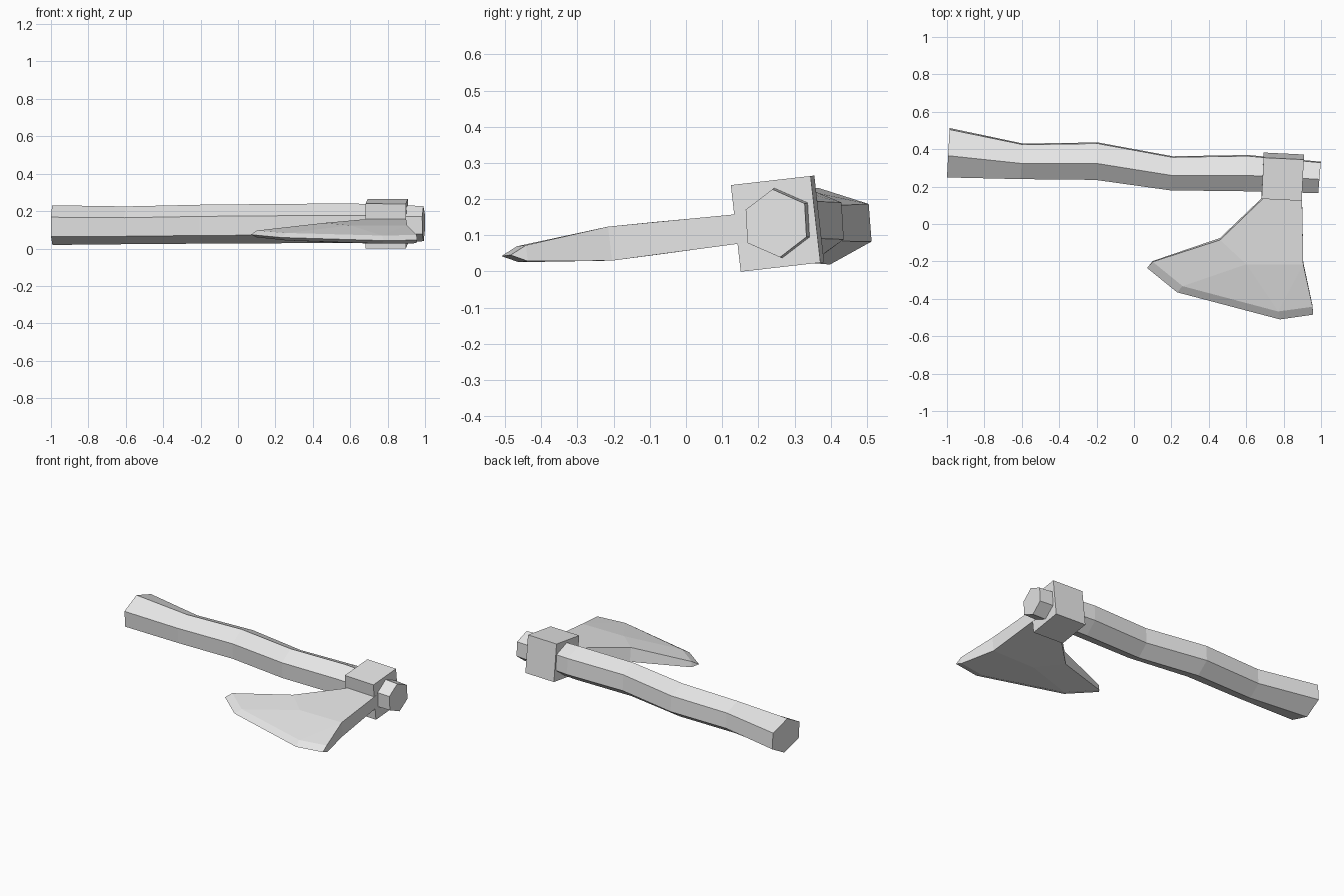
import bpy, bmesh
from math import radians
from mathutils import Euler, Matrix

default = bpy.data.objects.get("Cube")
if default:
    bpy.data.objects.remove(default)

# One plain grey for everything
GREY = (0.8, 0.8, 0.8, 1)
grey = bpy.data.materials.new("plain_grey")
grey.use_nodes = True
grey.diffuse_color = GREY
grey.node_tree.nodes["Principled BSDF"].inputs["Base Color"].default_value = GREY


def finish(name, bm):
    """Turn a bmesh into a flat-shaded grey object."""
    bmesh.ops.recalc_face_normals(bm, faces=bm.faces)
    mesh = bpy.data.meshes.new(name)
    bm.to_mesh(mesh)
    bm.free()
    mesh.materials.append(grey)
    obj = bpy.data.objects.new(name, mesh)
    bpy.context.collection.objects.link(obj)
    return obj


# Handle: a slightly twisted hexagon lofted along a wavy path
HEXAGON = [(-.12, 1), (-1, .4), (-.94, -.58), (.13, -1), (1, -.4), (.94, .58)]
# x, centre y, centre z, half width, half height
STATIONS = [
    (-.993, .381, .125, .132, .106),
    (-.60, .335, .124, .095, .101),
    (-.20, .336, .130, .100, .104),
    (.20, .271, .133, .091, .105),
    (.60, .272, .135, .097, .106),
    (.992, .249, .133, .084, .094),
]
bm = bmesh.new()
rings = [[bm.verts.new((x + .007 * u, y + w * u, z + h * v)) for u, v in HEXAGON]
         for x, y, z, w, h in STATIONS]
for a, b in zip(rings, rings[1:]):
    for i in range(6):
        j = (i + 1) % 6
        bm.faces.new((a[i], a[j], b[j], b[i]))
bm.faces.new(rings[0])
bm.faces.new(rings[-1])
finish("handle", bm)

# Socket block around the handle, tilted with the head
bm = bmesh.new()
turn = Euler((radians(6.5), 0, 0)).to_matrix() @ Euler((0, 0, radians(-2.8))).to_matrix()
bmesh.ops.create_cube(bm, size=1, matrix=Matrix.Translation((.795, .253, .132))
                      @ turn.to_4x4() @ Matrix.Diagonal((.215, .222, .241, 1)))
finish("head_socket", bm)

# Blade: outline points as x, y, half thickness, about the tilted head plane
SLOPE = .115
BODY = {
    "neck_in": (.70, .15, .040), "neck_out": (.898, .17, .040),
    "shoulder": (.46, -.08, .045), "middle": (.60, -.21, .047),
    "heel": (.905, -.21, .047), "beard": (.10, -.20, .018),
    "bevel_a": (.26, -.33, .020), "bevel_b": (.77, -.465, .022),
    "toe": (.955, -.44, .022),
}
EDGE = [(.07, -.235), (.23, -.365), (.78, -.51), (.957, -.485)]
PANELS = [
    "neck_in shoulder middle", "neck_in middle heel neck_out",
    "shoulder beard bevel_a middle", "middle bevel_a bevel_b",
    "middle bevel_b heel", "bevel_b toe heel",
]
BEVEL = ["beard", "bevel_a", "bevel_b", "toe"]
RIM = ["beard", "shoulder", "neck_in", "neck_out", "heel", "toe"]

bm = bmesh.new()


def on_head(x, y, off=0):
    return bm.verts.new((x, y - SLOPE * off, .13 + SLOPE * (y - .253) + off))


edge = [on_head(x, y) for x, y in EDGE]
sides = [{n: on_head(x, y, s * t) for n, (x, y, t) in BODY.items()} for s in (1, -1)]
for side in sides:
    for panel in PANELS:
        bm.faces.new([side[n] for n in panel.split()])
    for i in range(3):
        bm.faces.new((side[BEVEL[i]], edge[i], edge[i + 1], side[BEVEL[i + 1]]))
top, low = sides
for a, b in zip(RIM, RIM[1:]):
    bm.faces.new((top[a], top[b], low[b], low[a]))
for name, tip in (("beard", edge[0]), ("toe", edge[-1])):
    bm.faces.new((top[name], tip, low[name]))
finish("axe_blade", bm)
